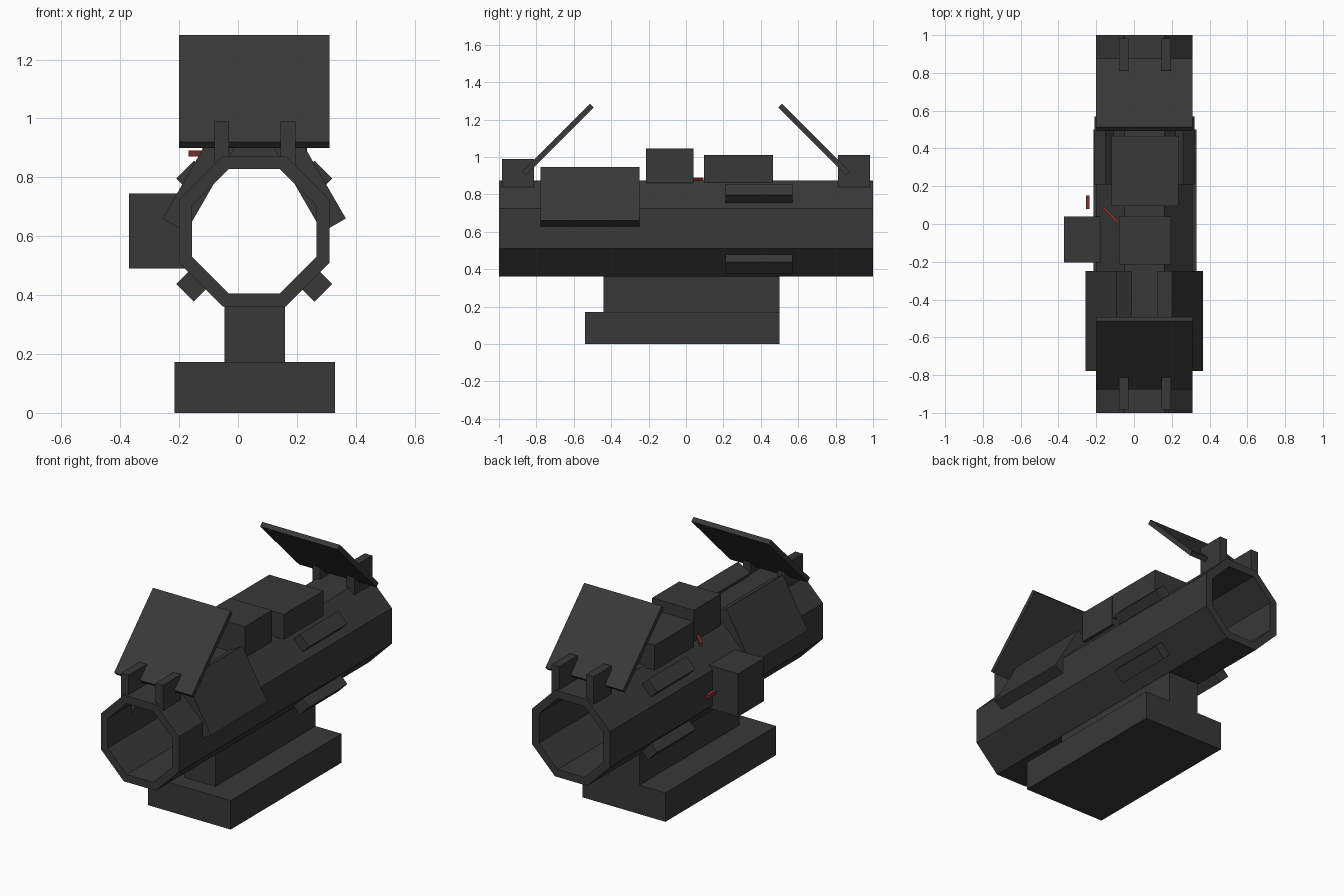
import bpy, bmesh, math
from mathutils import Matrix, Vector

if "Cube" in bpy.data.objects:
    bpy.data.objects.remove(bpy.data.objects["Cube"])

CX, CZ = 0.055, 0.617   # tube axis


def material(name, rgb):
    m = bpy.data.materials.new(name)
    m.diffuse_color = (*rgb, 1)
    m.use_nodes = True
    m.node_tree.nodes["Principled BSDF"].inputs["Base Color"].default_value = m.diffuse_color
    return m


black = material("matte_black", (0.040, 0.040, 0.040))
red = material("fibre_red", (0.22, 0.03, 0.03))


def finish(name, bm, mat):
    bmesh.ops.recalc_face_normals(bm, faces=bm.faces)
    me = bpy.data.meshes.new(name)
    bm.to_mesh(me)
    bm.free()
    me.materials.append(mat)
    ob = bpy.data.objects.new(name, me)
    bpy.context.collection.objects.link(ob)
    return ob


def box(name, centre, size, axis="X", angle=0, mat=black):
    """Box of a given size, turned about one axis."""
    bm = bmesh.new()
    bmesh.ops.create_cube(bm, size=1)
    turn = Matrix.Rotation(math.radians(angle), 4, axis)
    bm.transform(Matrix.Translation(centre) @ turn @ Matrix.Diagonal((*size, 1)))
    return finish(name, bm, mat)


def span(name, x, y, z, mat=black):
    """Box between lower and upper limits."""
    lo, hi = Vector((x[0], y[0], z[0])), Vector((x[1], y[1], z[1]))
    return box(name, (lo + hi) / 2, hi - lo, mat=mat)


# Hollow eight-sided tube
bm = bmesh.new()
rings = []
for apothem, y in ((0.256, -1), (0.256, 1), (0.211, 1), (0.211, -1)):
    r = apothem / math.cos(math.pi / 8)
    rings.append([bm.verts.new((CX + r * math.cos((i + 0.5) * math.pi / 4), y,
                                CZ + r * math.sin((i + 0.5) * math.pi / 4)))
                  for i in range(8)])
for k in range(4):
    a, b = rings[k], rings[(k + 1) % 4]
    for i in range(8):
        j = (i + 1) % 8
        bm.faces.new((a[i], a[j], b[j], b[i]))
finish("tube", bm, black)

# Mount
span("mount_stem", (-0.045, 0.16), (-0.44, 0.50), (0.17, 0.37))
span("mount_base", (-0.215, 0.33), (-0.54, 0.50), (0, 0.172))

# Turrets on the top and left side
span("top_turret", (-0.08, 0.195), (-0.215, 0.04), (0.86, 1.045))
span("top_housing", (-0.12, 0.235), (0.095, 0.465), (0.86, 1.01))
span("side_turret", (-0.37, -0.18), (-0.205, 0.04), (0.49, 0.745))

# Tilted side panels and grip strips, mirrored about the tube axis
for side, s in (("right", 1), ("left", -1)):
    box(f"side_panel_{side}", (CX + s * 0.189, -0.513, 0.78),
        (0.092, 0.53, 0.33), "Y", -30 * s)
    for level, v in (("upper", 1), ("lower", -1)):
        box(f"grip_strip_{level}_{side}", (CX + s * 0.214, 0.39, CZ + v * 0.188),
            (0.06, 0.36, 0.085), "Y", -45 * s * v)

# Open lens covers with their hinge posts
for end, s, top in (("front", -1, 0.99), ("rear", 1, 1.01)):
    box(f"lens_cover_{end}", (CX, s * 0.685, 1.092),
        (0.51, 0.515, 0.028), "X", -45 * s)
    for side, x in (("left", -0.08), ("right", 0.145)):
        y = sorted((s * 0.813, s * 0.983))
        span(f"hinge_post_{end}_{side}", (x, x + 0.05), y, (0.84, top))

# Red fibre pieces
span("side_fibre", (-0.255, -0.235), (0.08, 0.15), (0.61, 0.63), red)
box("top_fibre", (-0.125, 0.05, 0.881), (0.108, 0.016, 0.02), "Z", -45, red)
